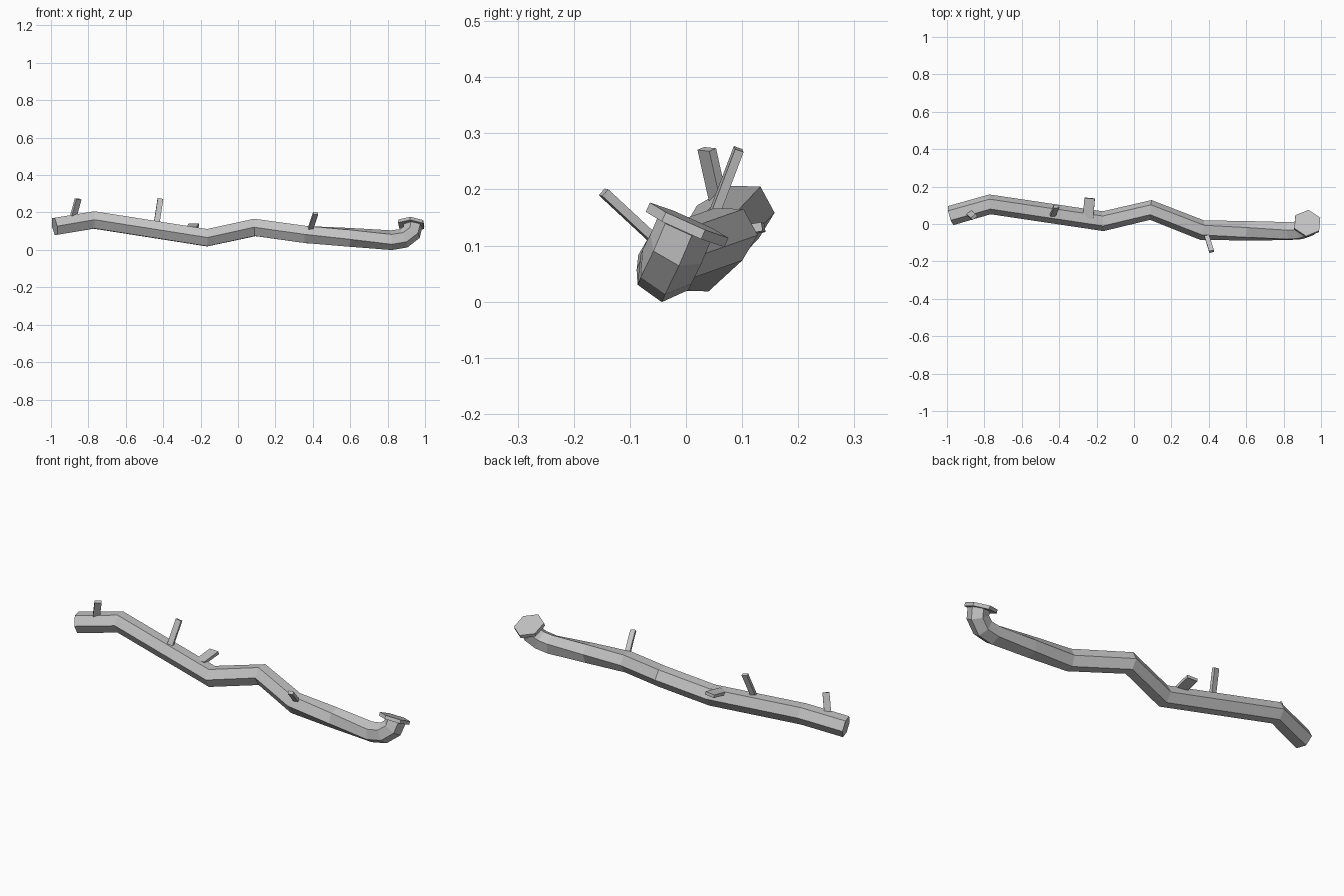
import bpy, bmesh, math
from mathutils import Vector, Matrix

cube = bpy.data.objects.get("Cube")
if cube:
    bpy.data.objects.remove(cube, do_unlink=True)

metal = bpy.data.materials.new("grey_metal")
metal.use_nodes = True
GREY = (0.55, 0.55, 0.55, 1)
metal.diffuse_color = GREY
metal.node_tree.nodes["Principled BSDF"].inputs["Base Color"].default_value = GREY


def finish(name, bm):
    bmesh.ops.recalc_face_normals(bm, faces=bm.faces)
    mesh = bpy.data.meshes.new(name)
    bm.to_mesh(mesh)
    bm.free()
    mesh.materials.append(metal)
    obj = bpy.data.objects.new(name, mesh)
    bpy.context.collection.objects.link(obj)
    return obj


def hex_tube(name, stations, start_side, radius):
    """Six-sided tube through (point, twist in degrees) stations, capped."""
    points = [Vector(p) for p, _ in stations]
    bm = bmesh.new()
    rings, last, side = [], None, Vector(start_side)
    for i, (p, (_, twist)) in enumerate(zip(points, stations)):
        before = (p - points[max(i - 1, 0)]).normalized()
        after = (points[min(i + 1, len(points) - 1)] - p).normalized()
        t = (before + after).normalized()
        if last:
            side = last.rotation_difference(t) @ side
        side = Matrix.Rotation(math.radians(twist), 3, t) @ side
        side = (side - t * side.dot(t)).normalized()
        up = t.cross(side)
        angles = [math.radians(60 * k) for k in range(6)]
        rings.append([bm.verts.new(p + radius * (side * math.cos(a) + up * math.sin(a)))
                      for a in angles])
        last = t
    for a, b in zip(rings, rings[1:]):
        for k in range(6):
            j = (k + 1) % 6
            bm.faces.new((a[k], a[j], b[j], b[k]))
    bm.faces.new(rings[0])
    bm.faces.new(rings[-1])
    return finish(name, bm)


def bar(name, base, tip, width_axis, width, thickness):
    """Flat rectangular bar from base to tip."""
    base, tip = Vector(base), Vector(tip)
    t = (tip - base).normalized()
    w = Vector(width_axis)
    w = (w - t * w.dot(t)).normalized()
    frame = Matrix((w, t.cross(w), t)).transposed().to_4x4()
    size = Matrix.Diagonal((width, thickness, (tip - base).length, 1))
    bm = bmesh.new()
    bmesh.ops.create_cube(bm, size=1, matrix=Matrix.Translation((base + tip) / 2) @ frame @ size)
    return finish(name, bm)


# Bent pipe with an elbow at its left end
hex_tube("pipe", [
    ((-0.98, 0.045, 0.125), 0),
    ((-0.77, 0.105, 0.16), 0),
    ((-0.165, 0.015, 0.065), 0),
    ((0.09, 0.075, 0.12), 0),
    ((0.365, -0.033, 0.082), 0),
    ((0.6, -0.036, 0.067), 12),
    ((0.82, -0.038, 0.052), 13),
    ((0.885, -0.034, 0.062), 0),
    ((0.928, -0.018, 0.094), 0),
    ((0.935, -0.002, 0.132), 0),
], (0, 1, 0), 0.053)

# Tilted six-sided flange on the elbow
normal = Vector((0.06, 0.4, 0.9)).normalized()
centre = Vector((0.926, 0.002, 0.137))
hex_tube("flange", [(centre - normal * 0.009, 0), (centre + normal * 0.009, 0)],
         (math.cos(math.radians(23)), math.sin(math.radians(23)), -0.2), 0.077)

# Hanger bars
bar("end_hanger", (-0.885, 0.062, 0.16), (-0.855, 0.037, 0.272), (0.8, 0.6, 0), 0.034, 0.016)
bar("upright_hanger", (-0.437, 0.04, 0.13), (-0.415, 0.094, 0.272), (1, 0.15, 0), 0.03, 0.016)
bar("rear_hanger", (-0.246, 0.03, 0.115), (-0.237, 0.138, 0.133), (1, 0, 0.05), 0.056, 0.016)
bar("front_hanger", (0.385, -0.05, 0.105), (0.415, -0.147, 0.195), (1, 0.2, 0), 0.026, 0.016)
